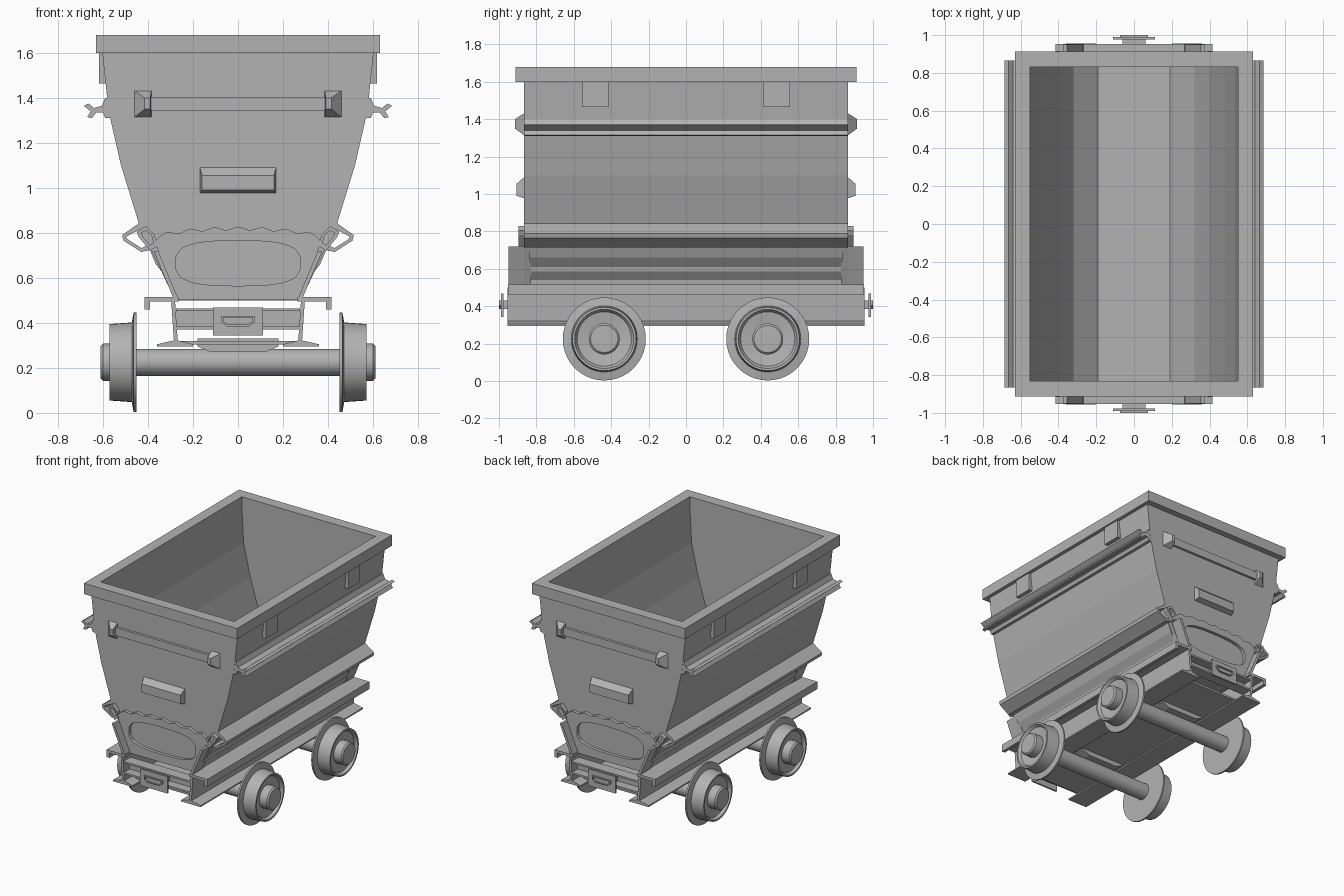
import bpy, bmesh, math

if "Cube" in bpy.data.objects:
    bpy.data.objects.remove(bpy.data.objects["Cube"])

steel = bpy.data.materials.new("grey steel")
steel.diffuse_color = (0.45, 0.45, 0.45, 1)
steel.use_nodes = True
steel.node_tree.nodes["Principled BSDF"].inputs["Base Color"].default_value = steel.diffuse_color


def finish(name, bm, mirror="", smooth=False):
    bmesh.ops.remove_doubles(bm, verts=bm.verts, dist=1e-5)
    bmesh.ops.recalc_face_normals(bm, faces=bm.faces)
    me = bpy.data.meshes.new(name)
    bm.to_mesh(me)
    bm.free()
    me.materials.append(steel)
    ob = bpy.data.objects.new(name, me)
    bpy.context.collection.objects.link(ob)
    if smooth:
        bpy.ops.object.select_all(action='DESELECT')
        ob.select_set(True)
        bpy.context.view_layer.objects.active = ob
        bpy.ops.object.shade_smooth_by_angle(angle=math.radians(35))
    if mirror:
        m = ob.modifiers.new("mirror", 'MIRROR')
        m.use_axis = ("x" in mirror, "y" in mirror, False)
        m.use_mirror_merge = False
    return ob


def loft(name, a, ya, b, yb, mirror=""):
    """Solid between outline a (x, z) at depth ya and outline b at depth yb."""
    bm = bmesh.new()
    va = [bm.verts.new((x, ya, z)) for x, z in a]
    vb = [bm.verts.new((x, yb, z)) for x, z in b]
    n = len(a)
    bm.faces.new(va)
    bm.faces.new(vb[::-1])
    for i in range(n):
        j = (i + 1) % n
        bm.faces.new((va[i], va[j], vb[j], vb[i]))
    return finish(name, bm, mirror)


def prism(name, pts, y0, y1, mirror=""):
    return loft(name, pts, y0, pts, y1, mirror)


def rect(x0, x1, z0, z1):
    return [(x0, z0), (x1, z0), (x1, z1), (x0, z1)]


def ring(name, outer, inner, d0, d1, mirror="", axis="y"):
    """Plate with a hole; both outlines have the same number of points."""
    bm = bmesh.new()
    put = (lambda p, d: (p[0], d, p[1])) if axis == "y" else (lambda p, d: (p[0], p[1], d))
    loops = [[bm.verts.new(put(p, d)) for p in pts]
             for pts, d in ((outer, d0), (outer, d1), (inner, d1), (inner, d0))]
    n = len(outer)
    for k in range(4):
        a, b = loops[k], loops[(k + 1) % 4]
        for i in range(n):
            j = (i + 1) % n
            bm.faces.new((a[i], a[j], b[j], b[i]))
    return finish(name, bm, mirror)


def lathe(name, prof, y, z, mirror, seg=40):
    """Profile (x, radius) turned round an axis parallel to x."""
    bm = bmesh.new()
    vs = [bm.verts.new((x, y, z + r)) for x, r in prof]
    es = [bm.edges.new(p) for p in zip(vs, vs[1:])]
    bmesh.ops.spin(bm, geom=vs + es, cent=(0, y, z), axis=(1, 0, 0),
                   angle=math.tau, steps=seg)
    return finish(name, bm, mirror, True)


# Tub: thick side-and-floor shell, plus two end walls
outer = [(0.28, 0.50), (0.285, 0.54), (0.32, 0.585), (0.325, 0.61), (0.365, 0.66),
         (0.44, 0.84), (0.52, 1.10), (0.575, 1.34), (0.605, 1.62)]
inner = [(0.55, 1.62), (0.535, 1.34), (0.48, 1.10), (0.40, 0.84), (0.32, 0.68), (0.19, 0.57)]
half = outer + inner
prism("tub_shell", half + [(-x, z) for x, z in reversed(half)], -0.84, 0.84)
wall = [(0.28, 0.50), (0.44, 0.84), (0.52, 1.10), (0.575, 1.34), (0.605, 1.62)]
prism("tub_end_wall", wall + [(-x, z) for x, z in reversed(wall)], -0.866, -0.83, "y")

# Rim round the opening and its side brackets
ring("rim", [(-.63, -.912), (.63, -.912), (.63, .912), (-.63, .912)],
     [(-.55, -.83), (.55, -.83), (.55, .83), (-.55, .83)], 1.60, 1.68, axis="z")
prism("rim_bracket", rect(0.58, 0.618, 1.465, 1.61), 0.415, 0.555, "xy")

# Upper side rail, forked outwards
prism("upper_side_rail", [(0.57, 1.40), (0.59, 1.40), (0.605, 1.365), (0.64, 1.355),
                          (0.665, 1.375), (0.685, 1.365), (0.655, 1.34), (0.67, 1.315),
                          (0.65, 1.31), (0.63, 1.335), (0.60, 1.335), (0.59, 1.31),
                          (0.56, 1.31)], -0.865, 0.865, "x")

# Lower side rail, a bent hollow strip
ring("lower_side_rail",
     [(0.43, 0.85), (0.48, 0.815), (0.515, 0.79), (0.508, 0.765), (0.43, 0.715), (0.385, 0.725)],
     [(0.435, 0.815), (0.475, 0.795), (0.497, 0.783), (0.493, 0.773), (0.43, 0.733), (0.41, 0.74)],
     -0.866, 0.866, "x")
ring("rail_end_hook",
     [(0.41, 0.83), (0.45, 0.805), (0.44, 0.78), (0.39, 0.72), (0.36, 0.74), (0.37, 0.79)],
     [(0.41, 0.81), (0.43, 0.80), (0.42, 0.78), (0.39, 0.745), (0.375, 0.755), (0.385, 0.79)],
     -0.895, -0.86, "xy")

# End wall: long bar with flared ends, and a small hood handle
prism("end_bar", rect(-0.39, 0.39, 1.345, 1.405), -0.885, -0.86, "y")
loft("end_bar_cap", rect(0.385, 0.465, 1.31, 1.435), -0.86,
     rect(0.39, 0.415, 1.35, 1.40), -0.915, "xy")
loft("end_handle", rect(-0.17, 0.17, 0.975, 1.095), -0.86,
     rect(-0.16, 0.16, 0.99, 1.055), -0.905, "y")

# End cradle plate: wavy top edge and a rounded opening
N = 28
ts = [-1 + 2 * i / N for i in range(N + 1)]
hump = [0.03 + 0.07 * math.sqrt(max(0, 1 - abs(t) ** 3)) for t in ts]
top = [(0.37 * t, 0.77 + 0.05 * math.sqrt(1 - t * t) + 0.008 * math.cos(t * 22)) for t in ts]
low = [(0.275 * t, 0.505) for t in ts]
hole_top = [(0.275 * t, 0.665 + h) for t, h in zip(ts, hump)]
hole_low = [(0.275 * t, 0.665 - h) for t, h in zip(ts, hump)]
ring("cradle_plate", top + low[::-1], hole_top + hole_low[::-1], -0.89, -0.86, "y")

# Slanted cradle struts standing out from the ends
prism("cradle_strut", [(0.265, 0.505), (0.285, 0.505), (0.375, 0.72), (0.355, 0.72)],
      -0.95, -0.86, "xy")

# Chassis: angle irons, sills, floor plate
prism("angle_iron", [(0.265, 0.495), (0.265, 0.515), (0.415, 0.515), (0.415, 0.46),
                     (0.39, 0.46), (0.39, 0.495)], -0.953, 0.953, "x")
prism("side_sill", [(0.20, 0.295), (0.36, 0.295), (0.36, 0.305), (0.285, 0.322),
                    (0.297, 0.50), (0.28, 0.50), (0.268, 0.322), (0.20, 0.305)],
      -0.955, 0.955, "x")
prism("floor_plate", rect(-0.275, 0.275, 0.305, 0.32), -0.86, 0.86)
prism("axle_saddle", [(-0.18, 0.295), (-0.12, 0.27), (0.12, 0.27), (0.18, 0.295),
                      (0.18, 0.33), (-0.18, 0.33)], -0.53, -0.345, "y")

# End cross beam: web with two flanges
prism("cross_beam_web", rect(-0.275, 0.275, 0.37, 0.465), -0.885, -0.87, "y")
for z in (0.37, 0.452):
    prism("cross_beam_flange", rect(-0.275, 0.275, z, z + 0.013), -0.953, -0.87, "y")

# Buffer: neck, plate and bowl-shaped pocket
prism("buffer_neck", rect(-0.06, 0.06, 0.385, 0.43), -0.98, -0.87, "y")
prism("buffer_plate", rect(-0.112, 0.112, 0.343, 0.468), -0.99, -0.976, "y")
bowl = [(-0.075, 0.43), (-0.075, 0.405), (-0.05, 0.385), (0.05, 0.385), (0.075, 0.405), (0.075, 0.43)]
ring("buffer_pocket", bowl, [(x * 0.85, 0.408 + (z - 0.408) * 0.7) for x, z in bowl],
     -1.0, -0.985, "y")

# Axles and flanged wheels
lathe("axle", [(-0.47, 0.06), (0.47, 0.06)], -0.437, 0.225, "y")
lathe("wheel", [(0.452, 0.0), (0.452, 0.222), (0.464, 0.222), (0.472, 0.177), (0.57, 0.17),
                (0.57, 0.158), (0.55, 0.145), (0.54, 0.083), (0.60, 0.083), (0.61, 0.073),
                (0.612, 0.0)], -0.437, 0.225, "xy")
